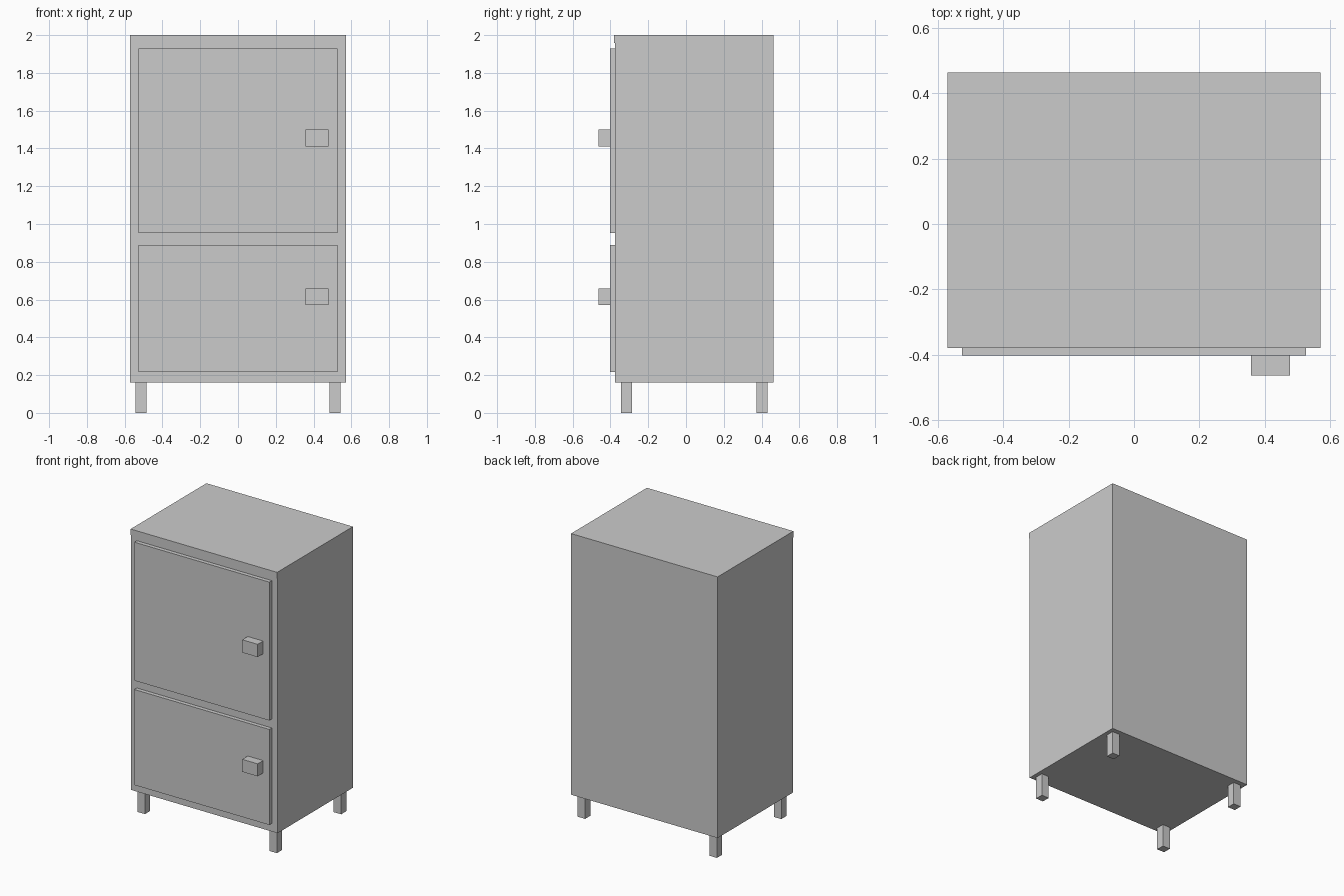
import bpy

if "Cube" in bpy.data.objects:
    bpy.data.objects.remove(bpy.data.objects["Cube"])


def box(name, x, y, z):
    """Axis-aligned box from (min, max) ranges."""
    bpy.ops.mesh.primitive_cube_add(size=1, location=[(a + b) / 2 for a, b in (x, y, z)])
    ob = bpy.context.object
    ob.name = name
    ob.scale = [b - a for a, b in (x, y, z)]
    bpy.ops.object.transform_apply(location=False, rotation=False, scale=True)
    return ob


HALF_W, BACK, FRONT = 0.571, 0.464, -0.375

# Cabinet body and slightly overhanging top
box("cabinet_body", (-HALF_W, HALF_W), (FRONT, BACK), (0.16, 1.957))
box("cabinet_top", (-HALF_W, HALF_W), (-0.38, BACK), (1.957, 2.0))

# Doors with block handles
for label, door_z, handle_z in (("upper", (0.953, 1.928), (1.41, 1.50)),
                                ("lower", (0.217, 0.89), (0.57, 0.658))):
    box(label + "_door", (-0.526, 0.526), (-0.403, FRONT), door_z)
    box(label + "_handle", (0.358, 0.478), (-0.464, -0.403), handle_z)

# Four legs
for depth, y in (("front", (-0.343, -0.285)), ("back", (0.373, 0.431))):
    for side, x in (("left", (-0.543, -0.485)), ("right", (0.485, 0.543))):
        box(f"{depth}_{side}_leg", x, y, (0, 0.16))
